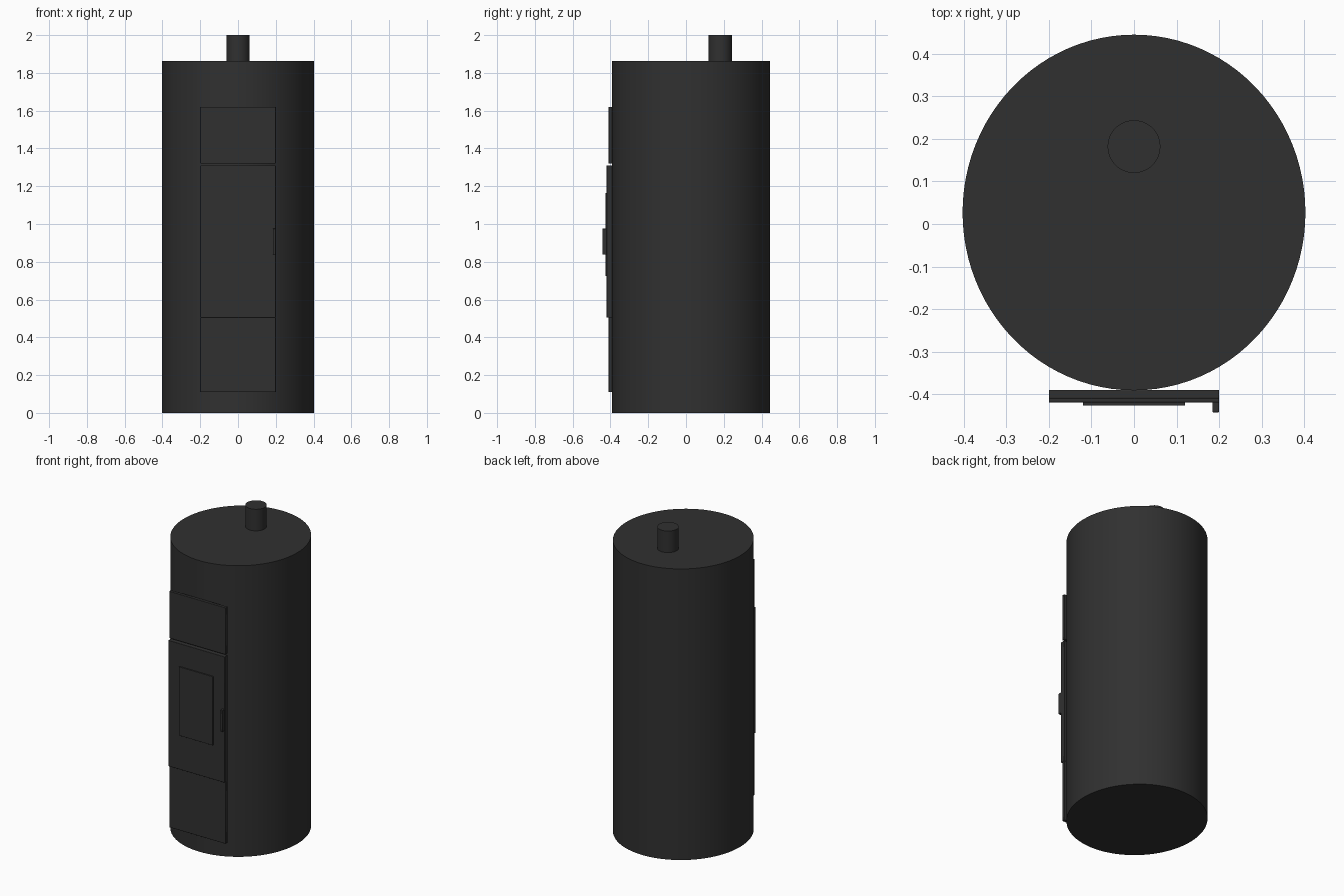
import bpy, math

if "Cube" in bpy.data.objects:
    bpy.data.objects.remove(bpy.data.objects["Cube"])

iron = bpy.data.materials.new("black cast iron")
iron.diffuse_color = (0.03, 0.03, 0.03, 1)
iron.use_nodes = True
iron.node_tree.nodes["Principled BSDF"].inputs["Base Color"].default_value = iron.diffuse_color


def finish(ob, name, bevel=0.0):
    ob.name = name
    ob.data.materials.append(iron)
    bpy.ops.object.transform_apply(location=False, rotation=False, scale=True)
    if bevel:
        m = ob.modifiers.new("Soft edge", 'BEVEL')
        m.width, m.segments = bevel, 2
    bpy.ops.object.shade_smooth_by_angle(angle=math.radians(30))
    return ob


def cylinder(name, rx, ry, y, z0, z1, sides):
    bpy.ops.mesh.primitive_cylinder_add(vertices=sides, radius=1, depth=1,
                                        location=(0, y, (z0 + z1) / 2))
    ob = bpy.context.object
    ob.scale = (rx, ry, z1 - z0)
    return finish(ob, name)


def box(name, x0, x1, y0, y1, z0, z1, bevel):
    bpy.ops.mesh.primitive_cube_add(
        size=1, location=((x0 + x1) / 2, (y0 + y1) / 2, (z0 + z1) / 2))
    ob = bpy.context.object
    ob.scale = (x1 - x0, y1 - y0, z1 - z0)
    return finish(ob, name, bevel)


# Slightly oval stove body and flue pipe
cylinder("stove_body", 0.403, 0.418, 0.027, 0, 1.862, 96)
cylinder("flue_pipe", 0.062, 0.062, 0.182, 1.85, 2.0, 48)

# Flat front plates, tangent to the body
box("upper_panel", -0.2, 0.2, -0.41, -0.39, 1.32, 1.62, 0.002)
box("fire_door", -0.2, 0.2, -0.42, -0.39, 0.505, 1.31, 0.002)
box("lower_panel", -0.2, 0.2, -0.41, -0.39, 0.11, 0.505, 0.002)

# Door window and handle
box("door_window", -0.12, 0.12, -0.427, -0.419, 0.725, 1.165, 0.001)
box("door_handle", 0.184, 0.2, -0.443, -0.418, 0.838, 0.976, 0.003)
